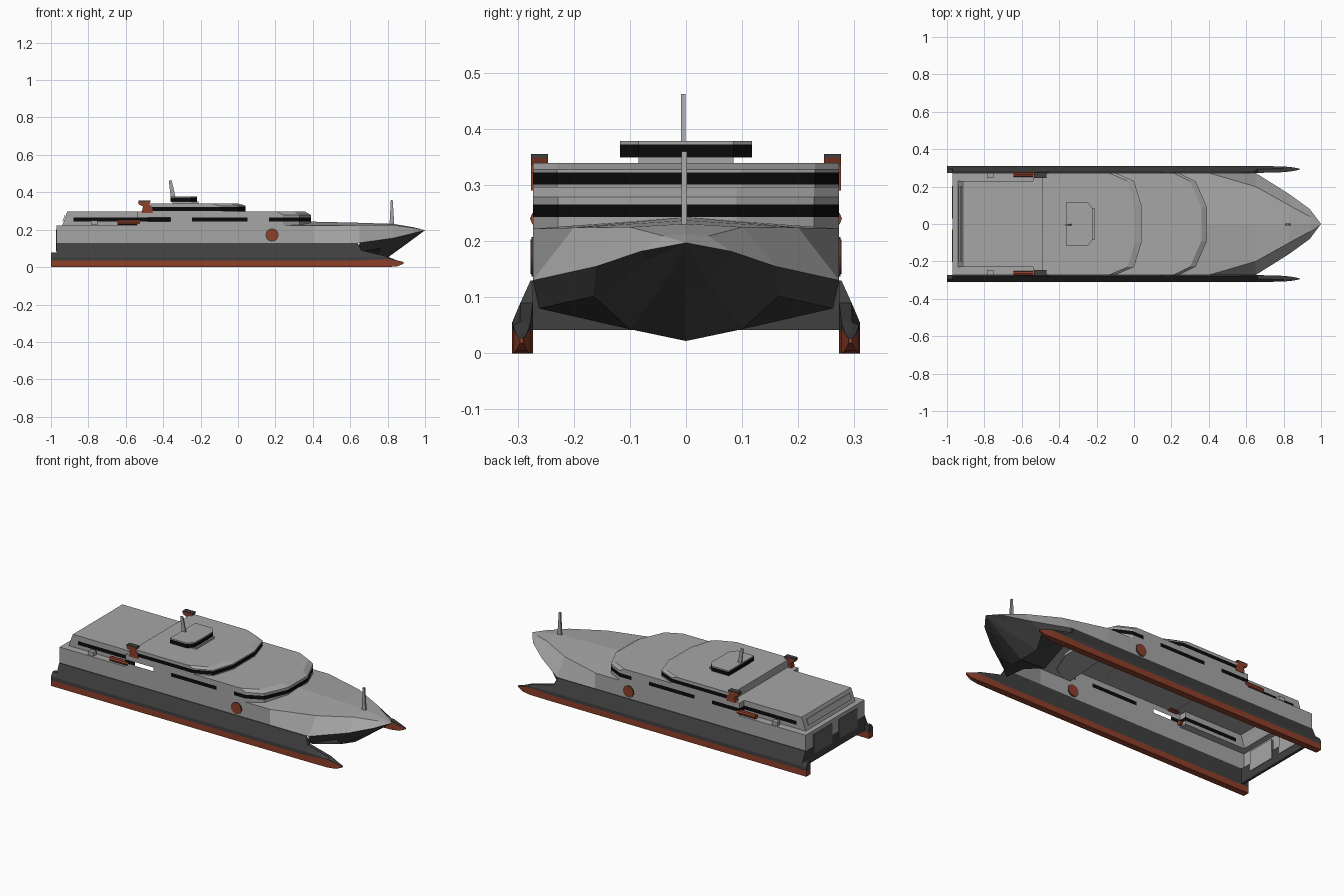
import bpy, bmesh, math
from mathutils import Vector

if "Cube" in bpy.data.objects:
    bpy.data.objects.remove(bpy.data.objects["Cube"])


def material(name, rgb):
    m = bpy.data.materials.new(name)
    m.diffuse_color = (*rgb, 1)
    m.use_nodes = True
    m.node_tree.nodes["Principled BSDF"].inputs["Base Color"].default_value = m.diffuse_color
    return m


LIGHT = material("light grey paint", (0.38, 0.38, 0.38))
DARK = material("dark grey hull", (0.05, 0.05, 0.05))
RED = material("rust red", (0.27, 0.05, 0.022))
BLACK = material("black glass", (0.003, 0.003, 0.003))
MID = material("mid grey door", (0.11, 0.11, 0.11))
MATS = [LIGHT, DARK, RED, BLACK, MID]


def finish(name, bm, mats):
    bmesh.ops.remove_doubles(bm, verts=bm.verts, dist=0.0002)
    bmesh.ops.recalc_face_normals(bm, faces=bm.faces)
    me = bpy.data.meshes.new(name)
    bm.to_mesh(me)
    bm.free()
    for m in mats:
        me.materials.append(m)
    ob = bpy.data.objects.new(name, me)
    bpy.context.collection.objects.link(ob)
    return ob


def skin(bm, a, b, closed=False, index=0):
    """Quads between two vertex rows of equal length."""
    out = []
    n = len(a)
    for i in range(n if closed else n - 1):
        j = (i + 1) % n
        f = bm.faces.new((a[i], a[j], b[j], b[i]))
        f.material_index = index
        out.append(f)
    return out


def loft(name, rows, mat, mirror=False):
    bm = bmesh.new()
    for s in ((1, -1) if mirror else (1,)):
        vs = [[bm.verts.new((x, y * s, z)) for x, y, z in r] for r in rows]
        for a, b in zip(vs, vs[1:]):
            skin(bm, a, b)
    bmesh.ops.dissolve_degenerate(bm, dist=0.0001, edges=bm.edges)
    return finish(name, bm, [mat])


def box(name, lo, hi, mat):
    bm = bmesh.new()
    bmesh.ops.create_cube(bm, size=1)
    for v in bm.verts:
        v.co = Vector([(a + b) / 2 + c * (b - a) for a, b, c in zip(lo, hi, v.co)])
    return finish(name, bm, [mat])


def extrude_side(name, profile, y0, y1, mat):
    """Prism from an x-z profile."""
    bm = bmesh.new()
    a = [bm.verts.new((x, y0, z)) for x, z in profile]
    b = [bm.verts.new((x, y1, z)) for x, z in profile]
    skin(bm, a, b, True)
    bm.faces.new(a)
    bm.faces.new(b)
    return finish(name, bm, [mat])


def cylinder(name, centre, r, depth, axis, sides, mat):
    bm = bmesh.new()
    bmesh.ops.create_cone(bm, cap_ends=True, segments=sides, radius1=r, radius2=r, depth=depth)
    for v in bm.verts:
        x, y, z = v.co
        v.co = Vector(centre) + (Vector((z, x, y)) if axis == "x" else Vector((x, z, y)))
    return finish(name, bm, [mat])


def deck(name, half, levels, is_window, is_hole=lambda c: False):
    """Symmetric deck house; levels are (z, aft shift, front inset)."""
    bm = bmesh.new()
    outline = [(x, y) for x, y in half] + [(x, -y) for x, y in reversed(half)]
    x0, front = half[0][0], half[-3][0]
    rings = []
    for z, aft, inset in levels:
        ring = []
        for x, y in outline:
            if x == x0:
                x += aft
            elif x >= front:
                x -= inset
            ring.append(bm.verts.new((x, y, z)))
        rings.append(ring)
    holes = []
    for a, b in zip(rings, rings[1:]):
        for f in skin(bm, a, b, True):
            c = f.calc_center_median()
            if is_window(c):
                f.material_index = 1
            if is_hole(c):
                holes.append(f)
    bm.faces.new(rings[-1])
    bmesh.ops.delete(bm, geom=holes, context='FACES')
    return finish(name, bm, [LIGHT, BLACK])


# Slender side hulls with red bottom and pointed, sunken bows
def side_hull(name, s):
    stations = [  # x, inner y, outer y, bottom, red top, knuckle, top
        (-1.0, .273, .31, 0, .035, .055, .078),
        (-.97, .273, .31, 0, .035, .055, .078),
        (-.97, .273, .31, 0, .035, .055, .13),
        (.64, .273, .31, 0, .035, .055, .13),
        (.66, .273, .31, 0, .036, .055, .09),
        (.80, .277, .308, 0, .043, .05, .056),
        (.85, .283, .303, .004, .034, .035, .036),
        (.885, .29, .296, .018, .025, .026, .027)]
    bm = bmesh.new()
    rings = []
    for x, yi, yo, b, r, k, t in stations:
        yt = yi + .004 if t > .1 else yi + .6 * (yo - yi)
        pts = [(yi, b), (yo, b), (yo, r), (yo, k), (yt, t), (yi, t), (yi, r)]
        rings.append([bm.verts.new((x, s * y, z)) for y, z in pts])
    for a, b in zip(rings, rings[1:]):
        for i, f in enumerate(skin(bm, a, b, True)):
            f.material_index = 1 if i in (0, 1, 6) else 0
    for ring, tip in ((rings[0], 0), (rings[-1], 1)):
        bm.faces.new((ring[0], ring[1], ring[2], ring[6])).material_index = 1
        bm.faces.new(ring[2:]).material_index = tip
    finish(name, bm, [DARK, RED])


for s, side in ((-1, "starboard"), (1, "port")):
    side_hull(side + "_hull", s)

# Main side walls, stern wall and side ledges
W = .273
loft("side_wall", [[(-.97, W, .13), (.2, W, .13)], [(-.97, W, .222), (.2, W, .222)]], LIGHT, True)
loft("stern_wall", [[(-.97, -W, .13), (-.97, W, .13)], [(-.97, -W, .222), (-.97, W, .222)]], LIGHT)
box("stern_beam", (-.97, -W, .042), (-.955, W, .13), DARK)
loft("side_ledge", [[(-.97, W, .222), (-.54, W, .222)], [(-.97, .229, .222), (-.54, .229, .222)]], LIGHT, True)
loft("stern_ledge", [[(-.97, -.23, .222), (-.97, .23, .222)], [(-.935, -.23, .222), (-.935, .23, .222)]], LIGHT)
for s in (-1, 1):
    y0, y1 = sorted((s * .03, s * .203))
    box("stern_door", (-.974, y0, .085), (-.967, y1, .2), MID)
    box("stern_door_inner", (-.956, y0, .085), (-.953, y1, .2), LIGHT)

# Bow: foredeck, flared topsides and dark centre keel
ridge = [(.2, 0, .243), (.4, 0, .243), (.65, 0, .237), (.83, 0, .231), (.94, 0, .213), (1, 0, .197)]
edge = [(.2, W, .222), (.4, W, .222), (.65, .2, .224), (.83, .1, .225), (.94, .04, .209), (1, 0, .197)]
chine = [(.2, W, .13), (.4, W, .13), (.65, W, .13), (.83, .16, .155), (.94, .08, .182), (1, 0, .197)]
loft("foredeck", [ridge, edge], LIGHT, True)
loft("bow_topside", [edge, chine], LIGHT, True)
wet = [(.64, .262, .08), (.76, .165, .102), (.92, .07, .165), (1, 0, .197)]
low = [(.6, .168, .1), (.74, .1, .043), (.9, .035, .13), (1, 0, .197)]
keel = [(.6, 0, .03), (.76, 0, .022), (.9, 0, .123), (1, 0, .197)]
loft("bow_keel", [chine[2:], wet, low, keel], DARK, True)

# Passenger deck with window strips
half1 = [(-.94, .23), (-.88, .23), (-.54, .23), (-.54, W), (-.48, W), (-.36, W), (-.245, W),
         (.05, W), (.165, W), (.24, W), (.33, .228), (.39, .09)]


def win1(c):
    in_band = .243 < c.z < .265
    return in_band and (-.88 < c.x < -.36 or -.245 < c.x < .05 or c.x > .165)


deck("passenger_deck", half1,
     [(.222, 0, 0), (.243, .008, 0), (.265, .015, 0), (.279, .02, 0), (.296, .027, .03)], win1,
     lambda c: c.y < 0 and -.48 < c.x < -.36 and .243 < c.z < .265)
extrude_side("stern_panel", [(-.9355, .244), (-.9385, .244), (-.9265, .278), (-.9235, .278)], -.2, .2, LIGHT)

# Upper deck with wraparound glass
half2 = [(-.49, W), (-.1, W), (0, .23), (.04, .1)]
deck("upper_deck", half2, [(.295, 0, 0), (.301, 0, 0), (.322, 0, 0), (.328, 0, 0), (.339, 0, .035)],
     lambda c: .301 < c.z < .322 and c.x > -.48)

# Bridge on a low base, with roof mast
box("bridge_base", (-.35, -.085, .337), (-.212, .085, .35), LIGHT)
half3 = [(-.36, .118), (-.25, .118), (-.222, .085), (-.22, .04)]
deck("bridge", half3, [(.349, 0, 0), (.350, 0, 0), (.372, 0, 0), (.378, 0, 0)],
     lambda c: .35 < c.z < .372)
box("bridge_floor", (-.36, -.085, .348), (-.22, .085, .35), LIGHT)
extrude_side("roof_mast", [(-.36, .377), (-.335, .377), (-.354, .462), (-.37, .462)], -.009, -.001, LIGHT)
extrude_side("bow_mast", [(.81, .222), (.836, .222), (.827, .36), (.817, .36)], -.008, .002, LIGHT)

# Funnels, lifeboats, rafts and round side badges
funnel = [(-.515, .29), (-.455, .29), (-.46, .322), (-.475, .336), (-.468, .351),
          (-.535, .349), (-.53, .335), (-.508, .325)]
for s in (-1, 1):
    y0, y1 = sorted((s * .246, s * .276))
    extrude_side("funnel", funnel, y0, y1, RED)
    box("funnel_cap", (-.532, y0, .349), (-.468, y1, .355), DARK)
    cylinder("lifeboat", (-.583, s * .264, .24), .014, .12, "x", 8, RED)
    box("life_raft", (-.785, min(s * .246, s * .272), .225), (-.75, max(s * .246, s * .272), .248), LIGHT)
    cylinder("badge_rim", (.182, s * .273, .172), .035, .005, "y", 20, DARK)
    cylinder("badge", (.182, s * .273, .172), .031, .008, "y", 20, RED)
